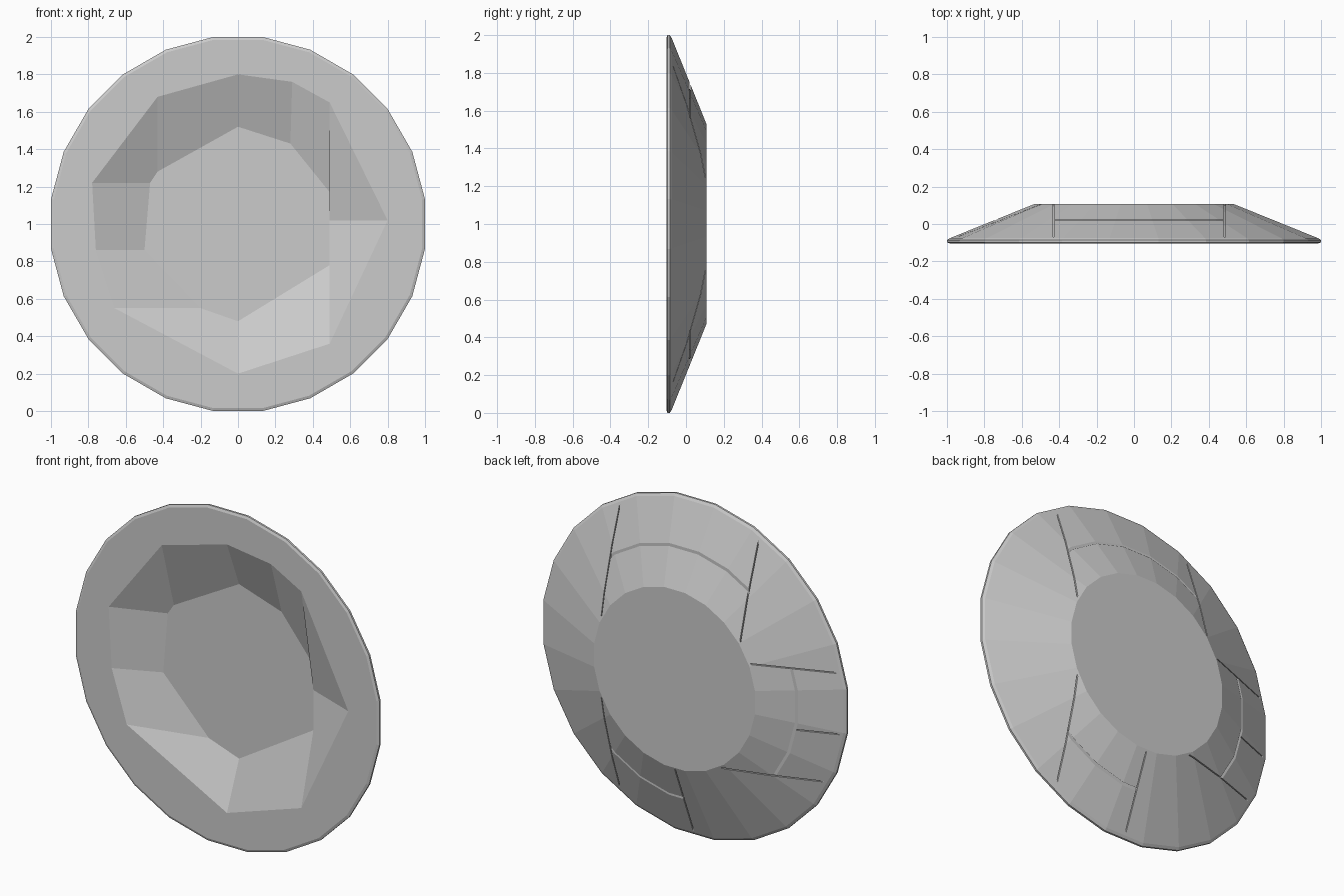
import bpy, bmesh, math

cube = bpy.data.objects.get("Cube")
if cube:
    bpy.data.objects.remove(cube, do_unlink=True)

stone = bpy.data.materials.new("mid grey")
stone.use_nodes = True
GREY = (0.6, 0.6, 0.6, 1)
stone.diffuse_color = GREY
stone.node_tree.nodes["Principled BSDF"].inputs["Base Color"].default_value = GREY


def add_object(name, bm):
    bmesh.ops.recalc_face_normals(bm, faces=bm.faces)
    mesh = bpy.data.meshes.new(name)
    bm.to_mesh(mesh)
    bm.free()
    mesh.materials.append(stone)
    obj = bpy.data.objects.new(name, mesh)
    bpy.context.collection.objects.link(obj)
    return obj


def loft(name, rings):
    """Bridge equal-length rings of points and cap both ends."""
    bm = bmesh.new()
    loops = [[bm.verts.new(p) for p in ring] for ring in rings]
    for a, b in zip(loops, loops[1:]):
        for i in range(len(a)):
            j = (i + 1) % len(a)
            bm.faces.new((a[i], a[j], b[j], b[i]))
    bm.faces.new(loops[0])
    bm.faces.new(loops[-1])
    return add_object(name, bm)


def dish(name, profile, sides=24):
    angles = [math.tau * (i + 0.5) / sides for i in range(sides)]
    fit = 1 / math.cos(math.pi / sides)
    return loft(name, [[(r * fit * math.cos(a), y, 1 + r * fit * math.sin(a))
                        for a in angles] for r, y in profile])


def block(name, x0, x1, y0, y1, z0, z1):
    return loft(name, [[(x, y, z0), (x, y, z1), (x1 + x0 - x, y, z1), (x1 + x0 - x, y, z0)]
                       for x, y in ((x0, y0), (x0, y1))])


def subtract(target, cutter):
    cutter.hide_render = True
    mod = target.modifiers.new("cut", 'BOOLEAN')
    mod.operation, mod.solver, mod.object = 'DIFFERENCE', 'EXACT', cutter
    bpy.context.view_layer.objects.active = target
    bpy.ops.object.modifier_apply(modifier=mod.name)


def remove(obj):
    bpy.data.objects.remove(obj, do_unlink=True)


# Shallow dish: flat front rim, thin edge, conical back
body = dish("dish_body", [(0.985, -0.104), (1.0, -0.098), (1.0, -0.086),
                          (0.985, -0.076), (0.53, 0.108)])

# Faceted recess: matching corners of the mouth and of the floor
mouth = [(0, 1.8), (0.29, 1.76), (0.49, 1.65), (0.8, 1.02), (0.49, 0.36),
         (0, 0.2), (-0.66, 0.55), (-0.76, 0.86), (-0.78, 1.22), (-0.43, 1.68)]
floor = [(0, 1.52), (0.28, 1.43), (0.49, 1.17), (0.49, 1.02), (0.49, 0.78),
         (0, 0.48), (-0.2, 0.55), (-0.5, 0.86), (-0.47, 1.22), (-0.43, 1.28)]
recess = loft("recess_cutter", [[(x, y, z) for x, z in ring] for ring, y in
                                ((mouth, -0.15), (mouth, -0.104), (floor, 0.01))])
subtract(body, recess)
remove(recess)

# Shallow seams between the panels of the back, cut only through the skin
core = dish("seam_depth_helper", [(0.97, -0.2), (0.97, -0.083), (0.52, 0.099), (0.5, 0.099)])
G = 0.003
BACK = (-0.07, 0.103)
STEP = (0.022 - G, 0.022 + G)
seams = [
    (-0.43 - G, -0.43 + G, *BACK, 1.3, 2.1),
    (0.485 - G, 0.485 + G, *BACK, 1.2, 2.1),
    (0.485 - G, 0.485 + G, *BACK, -0.1, 0.8),
    (-G, G, *BACK, -0.1, 0.47),
    (-1.1, -0.49, *BACK, 1.22 - G, 1.22 + G),
    (-1.1, -0.25, *BACK, 0.55 - G, 0.55 + G),
    (-1.1, -0.74, *BACK, 0.86 - G, 0.86 + G),
    (-0.43, 0.485, *STEP, 1.4, 2.1),
    (0, 0.485, *STEP, -0.1, 0.6),
    (-1.1, -0.5, *STEP, 0.55, 1.22),
]
for seam in seams:
    cutter = block("seam_cutter", *seam)
    subtract(cutter, core)
    subtract(body, cutter)
    remove(cutter)
remove(core)
